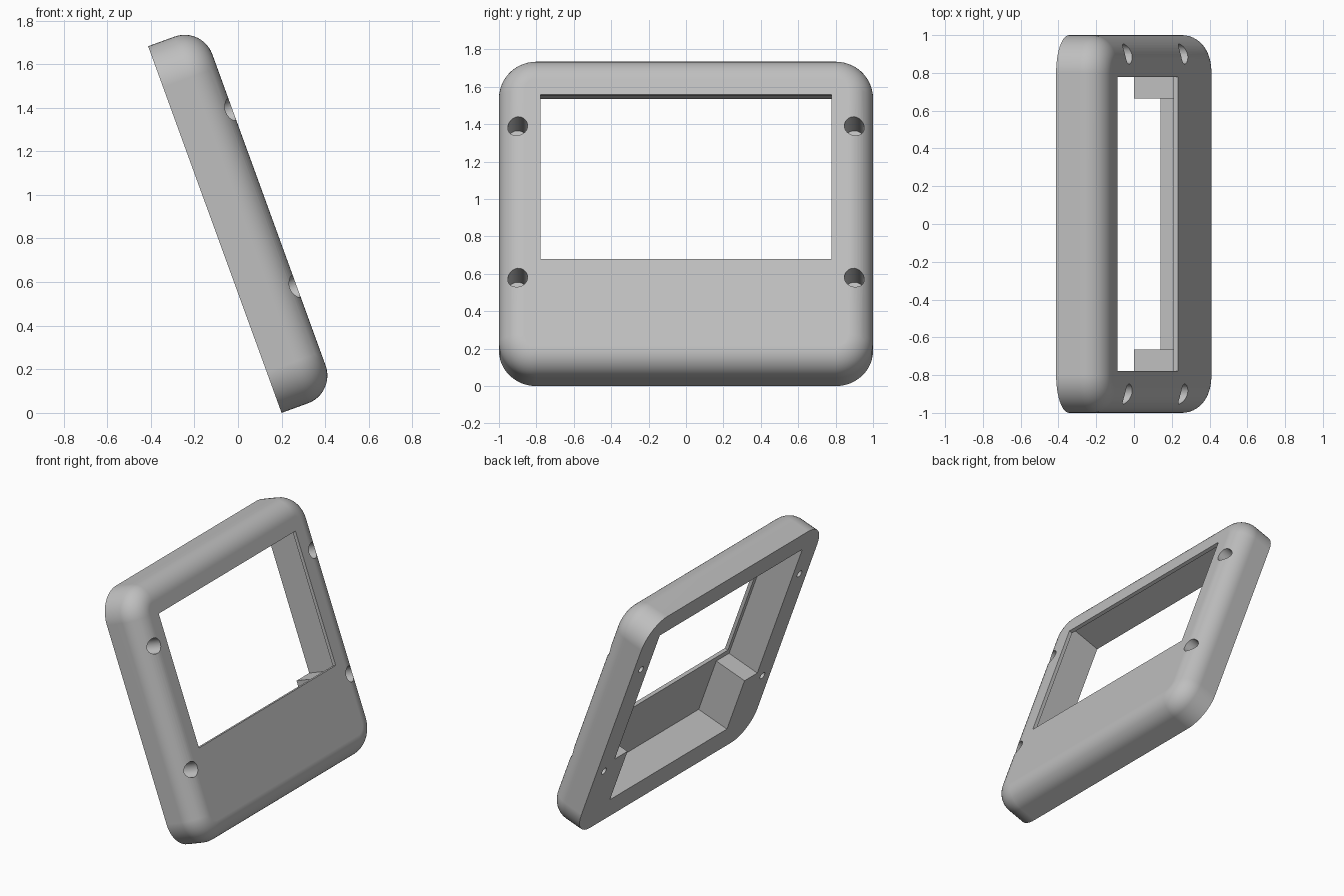
import bpy, bmesh
from math import sin, cos, pi, radians
from mathutils import Matrix, Vector

cube = bpy.data.objects.get("Cube")
if cube:
    bpy.data.objects.remove(cube, do_unlink=True)

# Built upright (x = depth, y = width, z = height), tilted back at the end
HEIGHT, DEPTH, WALL = 1.79, 0.264, 0.025
CORNER, FILLET = 0.2, 0.135

grey = bpy.data.materials.new("matte grey")
grey.use_nodes = True
colour = (0.52, 0.52, 0.52, 1)
grey.diffuse_color = colour
grey.node_tree.nodes["Principled BSDF"].inputs["Base Color"].default_value = colour


def make_object(name, bm):
    bmesh.ops.recalc_face_normals(bm, faces=bm.faces)
    mesh = bpy.data.meshes.new(name)
    bm.to_mesh(mesh)
    bm.free()
    mesh.materials.append(grey)
    obj = bpy.data.objects.new(name, mesh)
    bpy.context.collection.objects.link(obj)
    return obj


def rounded_outline(inset, steps=12):
    """Rounded rectangle in the y-z plane, shrunk by inset."""
    points = []
    for q, (sy, sz) in enumerate([(1, 1), (-1, 1), (-1, -1), (1, -1)]):
        cy = sy * (1 - CORNER)
        cz = HEIGHT / 2 + sz * (HEIGHT / 2 - CORNER)
        for i in range(steps + 1):
            a = (q + i / steps) * pi / 2
            r = CORNER - inset
            points.append((cy + r * cos(a), cz + r * sin(a)))
    return points


def loft(name, sections):
    """Skin a list of (x, outline) sections and cap both ends."""
    bm = bmesh.new()
    rings = [[bm.verts.new((x, y, z)) for y, z in outline] for x, outline in sections]
    for a, b in zip(rings, rings[1:]):
        for i in range(len(a)):
            j = (i + 1) % len(a)
            bm.faces.new((a[i], a[j], b[j], b[i]))
    bm.faces.new(rings[0])
    bm.faces.new(rings[-1])
    return make_object(name, bm)


def cylinder(name, y, z, radius, x0, x1):
    outline = [(y + radius * cos(a), z + radius * sin(a))
               for a in (2 * pi * i / 32 for i in range(32))]
    return loft(name, [(x0, outline), (x1, outline)])


def cut(target, cutter):
    cutter.hide_render = True
    mod = target.modifiers.new("cut", 'BOOLEAN')
    mod.operation, mod.solver, mod.object = 'DIFFERENCE', 'EXACT', cutter
    bpy.context.view_layer.objects.active = target
    bpy.ops.object.modifier_apply(modifier=mod.name)
    bpy.data.objects.remove(cutter, do_unlink=True)


# Shell with a rounded front rim
sections = [(0, rounded_outline(0))]
for i in range(13):
    a = i / 12 * pi / 2
    sections.append((DEPTH - FILLET + FILLET * sin(a),
                     rounded_outline(FILLET * (1 - cos(a)))))
frame = loft("bezel_frame", sections)

# Rear pocket, narrower below its side shelves
half = [(0.665, 0.175), (0.665, 0.585), (0.81, 0.585), (0.81, 1.633)]
pocket = half + [(-y, z) for y, z in reversed(half)]
cut(frame, loft("pocket_cutter", [(-0.1, pocket), (DEPTH - WALL, pocket)]))

# Screen opening
opening = [(-0.777, 0.627), (0.777, 0.627), (0.777, 1.564), (-0.777, 1.564)]
cut(frame, loft("window_cutter", [(0.1, opening), (0.5, opening)]))

# Counterbored screw holes
for y in (-0.9, 0.9):
    for z in (0.523, 1.385):
        cut(frame, cylinder("counterbore_cutter", y, z, 0.053, 0.04, 0.5))
        cut(frame, cylinder("screw_cutter", y, z, 0.025, -0.1, 0.1))

# Lean the frame back and smooth the rim
frame.data.transform(Matrix.Translation(Vector((0.2, 0, 0)))
                     @ Matrix.Rotation(radians(-20), 4, 'Y'))
bpy.ops.object.select_all(action='DESELECT')
frame.select_set(True)
bpy.context.view_layer.objects.active = frame
bpy.ops.object.shade_smooth_by_angle(angle=radians(30))
weighted = frame.modifiers.new("weighted normals", 'WEIGHTED_NORMAL')
weighted.keep_sharp = True
